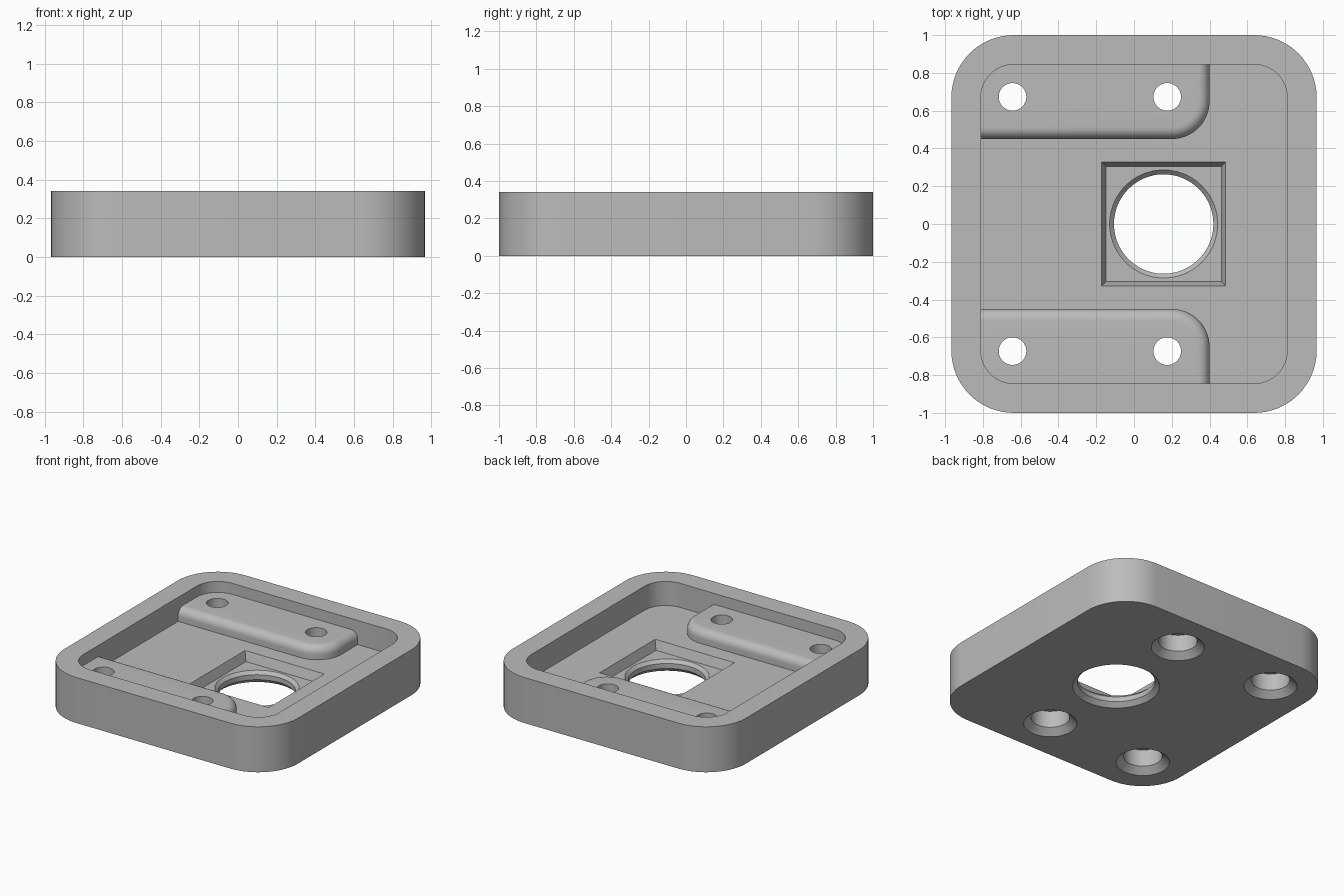
import bpy, bmesh, math

if "Cube" in bpy.data.objects:
    bpy.data.objects.remove(bpy.data.objects["Cube"])

grey = bpy.data.materials.new("light_grey")
grey.use_nodes = True
colour = (0.5, 0.5, 0.5, 1)
grey.diffuse_color = colour
grey.node_tree.nodes["Principled BSDF"].inputs["Base Color"].default_value = colour


def rounded_rect(x0, x1, y0, y1, radii, steps=16):
    """Outline with one radius per corner, starting at the +x +y corner."""
    corners = [(x1, y1, -1, -1), (x0, y1, 1, -1), (x0, y0, 1, 1), (x1, y0, -1, 1)]
    loop = []
    for k, ((cx, cy, sx, sy), r) in enumerate(zip(corners, radii)):
        for i in range(steps + 1 if r else 1):
            a = math.pi / 2 * (k + i / steps)
            loop.append((cx + r * (sx + math.cos(a)), cy + r * (sy + math.sin(a))))
    return loop


def circle(cx, cy, r, n=64):
    return [(cx + r * math.cos(2 * math.pi * i / n),
             cy + r * math.sin(2 * math.pi * i / n)) for i in range(n)]


def solid(name, rings, flip_y=False):
    """Closed solid from stacked outlines, each given as (outline, height)."""
    bm = bmesh.new()
    sy = -1 if flip_y else 1
    loops = [[bm.verts.new((x, y * sy, z)) for x, y in loop] for loop, z in rings]
    n = len(loops[0])
    for low, high in zip(loops, loops[1:]):
        for i in range(n):
            j = (i + 1) % n
            bm.faces.new((low[i], low[j], high[j], high[i]))
    bm.faces.new(loops[0][::-1])
    bm.faces.new(loops[-1])
    bmesh.ops.recalc_face_normals(bm, faces=bm.faces)
    mesh = bpy.data.meshes.new(name)
    bm.to_mesh(mesh)
    bm.free()
    mesh.materials.append(grey)
    obj = bpy.data.objects.new(name, mesh)
    bpy.context.collection.objects.link(obj)
    return obj


def combine(target, tool, operation):
    """Apply a boolean and discard the tool."""
    tool.hide_render = True
    mod = target.modifiers.new(operation, "BOOLEAN")
    mod.operation, mod.solver, mod.object = operation, "EXACT", tool
    bpy.context.view_layer.objects.active = target
    bpy.ops.object.modifier_apply(modifier=mod.name)
    bpy.data.objects.remove(tool)


HEIGHT, FLOOR, PAD = 0.34, 0.16, 0.258
HX, HY, WALL, RADIUS = 0.967, 1.0, 0.156, 0.33

# Tray: rounded block with a rounded cavity
outer = rounded_rect(-HX, HX, -HY, HY, [RADIUS] * 4)
body = solid("mounting_tray", [(outer, 0), (outer, HEIGHT)])
inner = rounded_rect(WALL - HX, HX - WALL, WALL - HY, HY - WALL, [RADIUS - WALL] * 4)
combine(body, solid("cavity", [(inner, FLOOR), (inner, HEIGHT + 0.1)]), "DIFFERENCE")

# Raised pads with a rounded top edge, running into the walls
FILLET = 0.06
profile = [(0, FLOOR - 0.05), (0, PAD - FILLET)]
for i in range(1, 9):
    a = math.pi / 2 * i / 8
    profile.append((FILLET * (1 - math.cos(a)), PAD - FILLET * (1 - math.sin(a))))
for flip in (False, True):
    rings = [(rounded_rect(-0.84, 0.4 - d, 0.45 + d, 0.87, [0, 0, 0, 0.2 - d]), z)
             for d, z in profile]
    combine(body, solid("pad", rings, flip), "UNION")

# Square pocket with sloping sides
POCKET, CX = 0.092, 0.157
rings = []
for half, z in ((0.305, POCKET), (0.328, FLOOR), (0.328, FLOOR + 0.02)):
    rings.append((rounded_rect(CX - half, CX + half, -half, half, [0] * 4), z))
combine(body, solid("pocket", rings), "DIFFERENCE")

# Central hole, chamfered at both ends
bore = [(0.305, -0.01), (0.263, 0.032), (0.263, POCKET - 0.023), (0.296, POCKET + 0.01)]
combine(body, solid("bore", [(circle(CX, 0, r, 96), z) for r, z in bore]), "DIFFERENCE")

# Screw holes: chamfered recess below, narrow shaft through the pad
screw = [(0.192, -0.01), (0.131, 0.045), (0.131, 0.17), (0.073, 0.17), (0.073, PAD + 0.03)]
for x in (-0.643, 0.176):
    for y in (-0.673, 0.673):
        rings = [(circle(x, y, r, 48), z) for r, z in screw]
        combine(body, solid("screw_hole", rings), "DIFFERENCE")

# Smooth curves, sharp edges
bpy.ops.object.select_all(action="DESELECT")
body.select_set(True)
bpy.context.view_layer.objects.active = body
bpy.ops.object.shade_smooth_by_angle(angle=math.radians(25))
